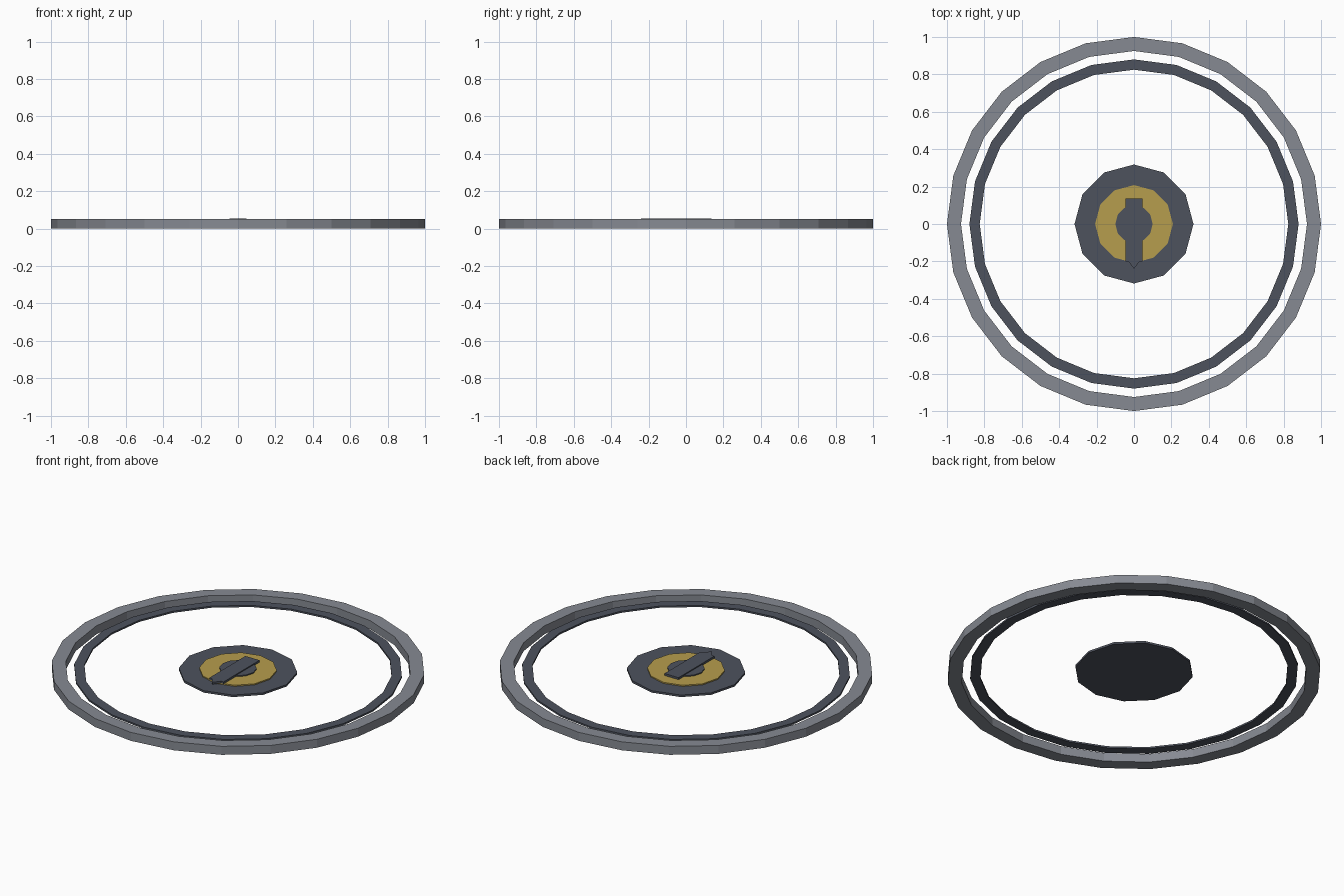
import bpy
import bmesh
from math import cos, sin, pi

cube = bpy.data.objects.get("Cube")
if cube:
    bpy.data.objects.remove(cube)


def material(name, rgb):
    mat = bpy.data.materials.new(name)
    mat.use_nodes = True
    mat.diffuse_color = (*rgb, 1)
    mat.node_tree.nodes["Principled BSDF"].inputs["Base Color"].default_value = (*rgb, 1)
    return mat


GREY = material("steel grey", (0.24, 0.255, 0.29))
DARK = material("dark slate", (0.075, 0.085, 0.11))
GOLD = material("dull gold", (0.47, 0.34, 0.075))


def circle(radius, sides):
    return [(radius * cos(2 * pi * i / sides), radius * sin(2 * pi * i / sides))
            for i in range(sides)]


def finish(name, bm, mat):
    bmesh.ops.recalc_face_normals(bm, faces=bm.faces)
    mesh = bpy.data.meshes.new(name)
    bm.to_mesh(mesh)
    bm.free()
    mesh.materials.append(mat)
    obj = bpy.data.objects.new(name, mesh)
    bpy.context.collection.objects.link(obj)
    return obj


def plate(name, outline, bottom, top, mat):
    """Flat outline extruded from bottom to top."""
    bm = bmesh.new()
    face = bm.faces.new([bm.verts.new((x, y, bottom)) for x, y in outline])
    result = bmesh.ops.extrude_face_region(bm, geom=[face], use_keep_orig=True)
    for v in result["geom"]:
        if isinstance(v, bmesh.types.BMVert):
            v.co.z = top
    return finish(name, bm, mat)


def ring(name, outer, inner, bottom, top, sides, mat):
    """Faceted ring with a rectangular section."""
    bm = bmesh.new()
    section = [(outer, bottom), (outer, top), (inner, top), (inner, bottom)]
    loops = [[bm.verts.new((x, y, z)) for x, y in circle(r, sides)] for r, z in section]
    for k in range(4):
        a, b = loops[k], loops[(k + 1) % 4]
        for i in range(sides):
            j = (i + 1) % sides
            bm.faces.new((a[i], a[j], b[j], b[i]))
    return finish(name, bm, mat)


# Rings
ring("outer_ring", 1.0, 0.925, 0.0, 0.05, 24, GREY)
ring("inner_ring", 0.88, 0.825, 0.025, 0.035, 24, DARK)

# Central hub and its gold disc
plate("hub", circle(0.318, 12), 0.024, 0.036, DARK)
plate("gold_disc", circle(0.208, 12), 0.036, 0.043, GOLD)

# Raised pointer on the disc
plate("pointer_boss", circle(0.1, 12), 0.043, 0.049, DARK)
plate("pointer_bar",
      [(-0.046, 0.135), (-0.046, -0.2), (-0.03, -0.2), (0, -0.24),
       (0.03, -0.2), (0.046, -0.2), (0.046, 0.135)],
      0.043, 0.055, DARK)
